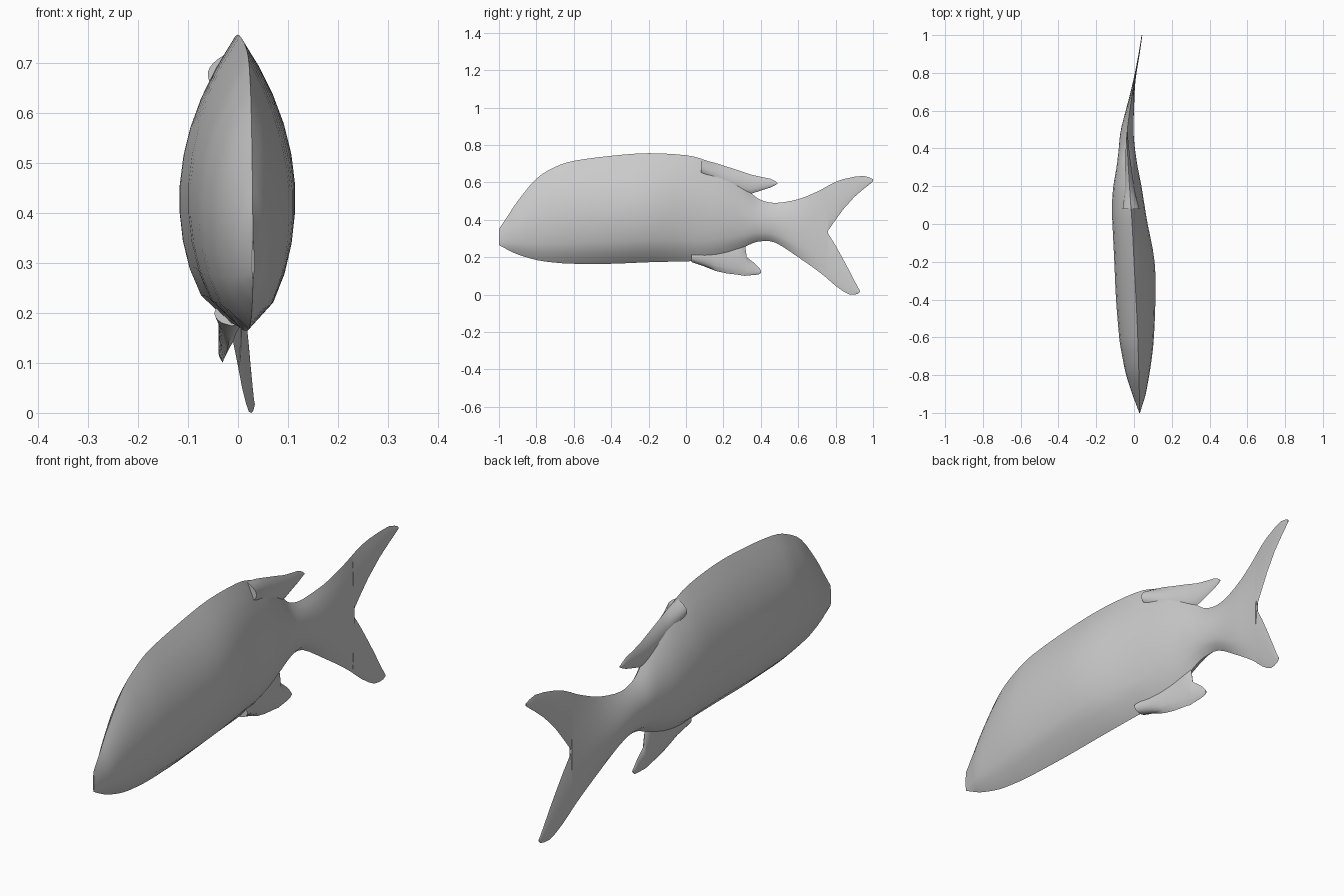
import bpy
import bmesh

# Remove only the default cube
cube = bpy.data.objects.get("Cube")
if cube:
    bpy.data.objects.remove(cube, do_unlink=True)

# One plain grey for the whole fish
GREY = (0.6, 0.6, 0.6, 1.0)
skin = bpy.data.materials.new("plain_grey")
skin.use_nodes = True
skin.diffuse_color = GREY
for node in skin.node_tree.nodes:
    if node.type == 'BSDF_PRINCIPLED':
        node.inputs["Base Color"].default_value = GREY
        node.inputs["Roughness"].default_value = 0.8

RINGS = 10        # points up each flank
WIDEST = 0.45     # height of the widest point, as a share of the section


def smooth_rows(rows, steps):
    """Pass a Catmull-Rom curve through every column of the rows."""
    out = []
    last = len(rows) - 1
    for i in range(last):
        a, b = rows[max(i - 1, 0)], rows[i]
        c, d = rows[i + 1], rows[min(i + 2, last)]
        for s in range(steps):
            t = s / steps
            out.append([q + t * (r - p + t * (2 * p - 5 * q + 4 * r - s4
                        + t * (3 * (q - r) + s4 - p))) / 2
                        for p, q, r, s4 in zip(a, b, c, d)])
    out.append(list(rows[-1]))
    return out


# Sideways bend of the swimming fish: (y, x)
spine = smooth_rows([(-1, .03), (-.8, .026), (-.5, .016), (-.2, 0), (0, -.01),
                     (.2, -.024), (.4, -.035), (.5, -.035), (.6, -.022),
                     (.76, .002), (.9, .027), (1, .042)], 4)


def bend(y):
    """Sideways position of the spine at y."""
    for (ya, xa), (yb, xb) in zip(spine, spine[1:]):
        if y <= yb:
            return xa + (xb - xa) * (y - ya) / (yb - ya)
    return spine[-1][1]


def fullness(t):
    """Width of the lens-shaped section at share t of its height."""
    if t < WIDEST:
        return max(0, 1 - ((WIDEST - t) / WIDEST) ** 2) ** 0.6
    return max(0, 1 - ((t - WIDEST) / (1 - WIDEST)) ** 2)


def loft(name, rows):
    """Skin upright lens sections: (y, bottom, top, right width, left width)."""
    bm = bmesh.new()
    loops = []
    for y, low, high, right, left in rows:
        x = bend(y)
        up = [(i / RINGS, left) for i in range(RINGS + 1)]
        down = [(i / RINGS, -right) for i in range(RINGS - 1, 0, -1)]
        loops.append([bm.verts.new((x + w * fullness(t), y, low + t * (high - low)))
                      for t, w in up + down])
    count = len(loops[0])
    for a, b in zip(loops, loops[1:]):
        for i in range(count):
            j = (i + 1) % count
            bm.faces.new((a[i], a[j], b[j], b[i]))
    bm.faces.new(loops[0])
    bm.faces.new(loops[-1])
    bmesh.ops.recalc_face_normals(bm, faces=bm.faces)
    mesh = bpy.data.meshes.new(name)
    bm.to_mesh(mesh)
    bm.free()
    mesh.materials.append(skin)
    obj = bpy.data.objects.new(name, mesh)
    bpy.context.collection.objects.link(obj)
    bpy.ops.object.select_all(action='DESELECT')
    obj.select_set(True)
    bpy.context.view_layer.objects.active = obj
    bpy.ops.object.shade_smooth_by_angle(angle=0.9)
    return obj


def fin(name, rows, root, tip):
    """A thin fin that tapers evenly from root to tip thickness."""
    start, end = rows[0][0], rows[-1][0]
    full = []
    for y, low, high in rows:
        width = root + (tip - root) * ((y - start) / (end - start)) ** 0.6
        full.append((y, low, high, width, width))
    return loft(name, full)


# Body running into the tail stalk and the middle of the tail
body_rows = [
    (-1, .265, .35, .002, .002),
    (-.95, .238, .425, .02, .018),
    (-.9, .215, .5, .038, .034),
    (-.8, .185, .62, .068, .055),
    (-.7, .171, .682, .086, .073),
    (-.6, .165, .715, .099, .086),
    (-.4, .165, .742, .107, .103),
    (-.2, .173, .756, .105, .11),
    (0, .178, .745, .105, .083),
    (.1, .182, .72, .1, .073),
    (.2, .205, .675, .086, .064),
    (.3, .248, .595, .063, .05),
    (.35, .272, .542, .054, .045),
    (.4, .285, .506, .046, .04),
    (.48, .277, .49, .037, .034),
    (.6, .2, .51, .022, .022),
    (.7, .13, .55, .011, .011),
    (.76, .083, .582, .006, .006),
]
loft("body", smooth_rows(body_rows, 3))

# Forked tail
fin("upper_tail_lobe", [(.755, .335, .58), (.8, .4, .603), (.84, .455, .617),
                        (.9, .522, .63), (.95, .565, .635), (.98, .588, .627),
                        (1, .605, .617)], .006, .002)
fin("lower_tail_lobe", [(.755, .086, .335), (.8, .047, .262), (.84, .018, .19),
                        (.87, .002, .134), (.9, 0, .075), (.92, .004, .038),
                        (.93, .014, .02)], .006, .002)

# Swept-back fins above and below the tail stalk
fin("dorsal_fin", [(.08, .64, .722), (.15, .6, .706), (.2, .57, .69),
                   (.3, .54, .658), (.35, .54, .641), (.4, .556, .63),
                   (.45, .572, .62), (.475, .584, .608), (.488, .592, .597)],
    .045, .003)
fin("anal_fin", [(.03, .174, .23), (.1, .15, .25), (.16, .126, .27),
                 (.22, .113, .28), (.28, .106, .28), (.315, .1, .27),
                 (.325, .102, .2), (.37, .105, .165), (.39, .108, .145),
                 (.402, .118, .128)], .035, .004)
